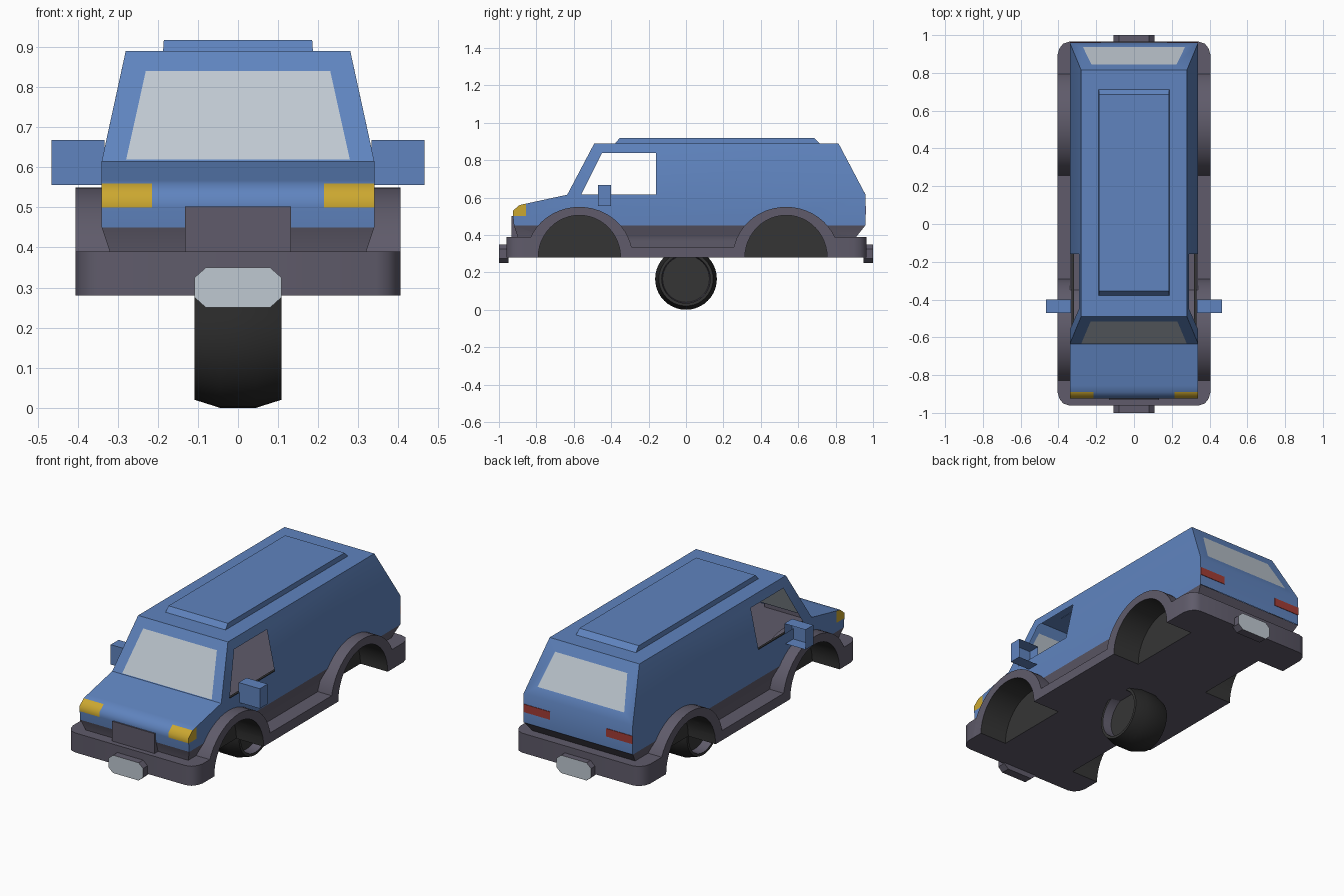
import bpy, bmesh, math
from mathutils import Vector

if "Cube" in bpy.data.objects:
    bpy.data.objects.remove(bpy.data.objects["Cube"], do_unlink=True)


def material(name, r, g, b):
    m = bpy.data.materials.new(name)
    m.use_nodes = True
    m.diffuse_color = (r, g, b, 1)
    m.node_tree.nodes["Principled BSDF"].inputs["Base Color"].default_value = (r, g, b, 1)
    return m


blue = material("blue paint", .115, .23, .52)
trim = material("grey trim", .115, .105, .145)
dark = material("dark lining", .036, .036, .036)
rubber = material("black rubber", .022, .022, .022)
glass = material("pale glass", .52, .58, .64)
yellow = material("yellow lamp", .6, .39, .03)
red = material("red lamp", .36, .045, .035)


def smooth(obj, angle=35):
    bpy.ops.object.select_all(action='DESELECT')
    obj.select_set(True)
    bpy.context.view_layer.objects.active = obj
    bpy.ops.object.shade_smooth_by_angle(angle=math.radians(angle))


def finish(name, bm, mats):
    bmesh.ops.recalc_face_normals(bm, faces=bm.faces[:])
    me = bpy.data.meshes.new(name)
    bm.to_mesh(me)
    bm.free()
    for m in mats:
        me.materials.append(m)
    obj = bpy.data.objects.new(name, me)
    bpy.context.collection.objects.link(obj)
    return obj


def loft(name, rings, *mats, rule=None):
    """Skin matching rings of points and cap both ends."""
    bm = bmesh.new()
    vs = [[bm.verts.new(p) for p in ring] for ring in rings]
    n = len(vs[0])
    for a, b in zip(vs, vs[1:]):
        for i in range(n):
            j = (i + 1) % n
            bm.faces.new((a[i], a[j], b[j], b[i]))
    bm.faces.new(vs[0])
    bm.faces.new(vs[-1])
    if rule:
        for f in bm.faces:
            f.material_index = rule(f.calc_center_median())
    return finish(name, bm, mats)


def rect(x, y0, y1, z):
    return [(-x, y0, z), (x, y0, z), (x, y1, z), (-x, y1, z)]


def box(name, x0, x1, y0, y1, z0, z1, mat):
    ring = lambda z: [(x0, y0, z), (x1, y0, z), (x1, y1, z), (x0, y1, z)]
    return loft(name, [ring(z0), ring(z1)], mat)


def arc(cy, ry, rz, a0, a1, n, cz=.28):
    angles = [math.radians(a0 + (a1 - a0) * i / n) for i in range(n + 1)]
    return [(cy + ry * math.cos(a), cz + rz * math.sin(a)) for a in angles]


WELLS = (-.57, .535)
SILL, EAVE = .615, .89


def half_width(z):
    return .34 - .06 * max(0, (z - SILL) / (EAVE - SILL))


# Body shell: folded panels with open side windows
bm = bmesh.new()
cache = {}


def panel(pts, index=0):
    vs = []
    for p in pts:
        key = tuple(round(c, 4) for c in p)
        if key not in cache:
            cache[key] = bm.verts.new(key)
        vs.append(cache[key])
    bm.faces.new(vs).material_index = index


def side(pts, s, index=0):
    panel([(s * half_width(z), y, z) for y, z in pts], index)


nose = [(-.92, .45), (-.925, .5), (-.925, .53), (-.89, .56), (-.855, .5675), (-.635, SILL)]
screen = [(-.635, SILL), (-.49, EAVE)]
tail = [(.96, SILL), (.815, EAVE)]
window = [(-.56, SILL), (-.45, .837), (-.16, .837), (-.16, SILL)]
columns = (-.34, -.215, .215, .34)
for i, (a, b) in enumerate(zip(nose, nose[1:])):
    for x0, x1 in zip(columns, columns[1:]):
        lamp = i in (1, 2) and x0 * x1 > 0
        panel([(x0, *a), (x1, *a), (x1, *b), (x0, *b)], int(lamp))

for s in (-1, 1):
    low, mid = (-.855, .45), (-.855, .5)
    side([nose[0], nose[1], mid, low], s)
    side(nose[1:5] + [mid], s, 1)
    notches = []
    for cy in reversed(WELLS):
        notches += [(cy + .165, .45)] + arc(cy, .24, .24, 46, 134, 12) + [(cy - .165, .45)]
    side([low, mid, nose[4], nose[5], window[0], window[3], tail[0], (.96, .45)] + notches, s)
    side([screen[0], window[0], window[1], screen[1]], s)
    side([screen[1], window[1], window[2], tail[1]], s)
    side([tail[1], window[2], window[3], tail[0]], s)


def glazed(base, top, z0, z1, w0, w1):
    """Sloping end panel with a pane set in a painted frame."""
    def at(z):
        return base[0] + (top[0] - base[0]) * (z - SILL) / (EAVE - SILL)
    outer = [(-.34, *base), (.34, *base), (.28, *top), (-.28, *top)]
    inner = [(-w0, at(z0), z0), (w0, at(z0), z0), (w1, at(z1), z1), (-w1, at(z1), z1)]
    for i in range(4):
        j = (i + 1) % 4
        panel([outer[i], outer[j], inner[j], inner[i]])
    panel(inner, 2)


glazed(*screen, .619, .84, .279, .23)
glazed(*tail, .66, .835, .27, .225)
panel(rect(.28, screen[1][0], tail[1][0], EAVE))
panel([(-.34, .96, .45), (.34, .96, .45), (.34, *tail[0]), (-.34, *tail[0])])
smooth(finish("body_shell", bm, [blue, yellow, glass]), 50)

# Raised roof panel with sloping ends
loft("roof_panel", [rect(.187, -.38, .715, .888), rect(.185, -.355, .685, .918)], blue)

# Chassis parts, later hollowed by the wheel wells
skirt = loft("lower_skirt", [rect(.318, -.9, .91, .33), rect(.32, -.9, .91, .39),
                             rect(.34, -.92, .958, .45)], trim, dark)
sill = box("side_sill", -.405, .405, -.6, .6, .28, .335, trim)
chassis = [skirt, sill]
for name, tip, inner in (("front_bumper", -.96, WELLS[0]), ("rear_bumper", .965, WELLS[1])):
    d = math.copysign(1, tip)
    corner = [(.405, tip - d * .07), (.395, tip - d * .035), (.375, tip - d * .01), (.345, tip)]
    half = [(.405, inner)] + corner
    outline = half + [(-x, y) for x, y in reversed(half)]
    chassis.append(loft(name, [[(x, y, z) for x, y in outline] for z in (.28, .39)], trim))
for s, label in ((1, "left"), (-1, "right")):
    for cy, end in zip(WELLS, ("front", "rear")):
        pts = arc(cy, .285, .27, 0, 180, 24)
        chassis.append(loft(f"{end}_{label}_arch",
                            [[(s * x, *p) for p in pts] for x in (.215, .405)], trim))

# Wheel well cutters
cutters = []
for s in (-1, 1):
    for cy in WELLS:
        pts = arc(cy, .22, .225, 0, 360, 48)[:-1]
        c = loft("well_cutter", [[(s * x, *p) for p in pts] for x in (.235, .5)], dark)
        c.hide_render = True
        cutters.append(c)

for obj in chassis:
    bpy.context.view_layer.objects.active = obj
    for c in cutters:
        mod = obj.modifiers.new("well", 'BOOLEAN')
        mod.operation, mod.solver, mod.object = 'DIFFERENCE', 'EXACT', c
        bpy.ops.object.modifier_apply(modifier=mod.name)
    me = obj.data
    me.materials.clear()
    me.materials.append(trim)
    me.materials.append(dark)
    for f in me.polygons:
        c = f.center
        lining = any(all(math.hypot((me.vertices[v].co.y - cy) / .22,
                                    (me.vertices[v].co.z - .28) / .225) < 1.01
                         for v in f.vertices) for cy in WELLS)
        inside = .23 < abs(c.x) < .4 and c.z > .2801
        f.material_index = int(lining and inside)
    smooth(obj)
for c in cutters:
    bpy.data.objects.remove(c, do_unlink=True)

# Grille and end plates
box("grille", -.132, .132, -.932, -.89, .39, .502, trim)
outline = [(.108, .275), (.108, .325), (.08, .35), (-.08, .35),
           (-.108, .325), (-.108, .275), (-.08, .25), (.08, .25)]
for name, y0, y1 in (("front_plate", -.95, -1), ("rear_plate", .95, 1)):
    loft(name, [[(x, y, z) for x, z in outline] for y in (y0, y1)], trim, glass,
         rule=lambda c: int(abs(c.y) > .99))

# Mirrored side details
for s, label in ((1, "left"), (-1, "right")):
    box(f"{label}_tail_lamp", s * .175, s * .34, .957, .963, .51, .555, red)
    box(f"{label}_door_lining", s * .318, s * .33, -.6, .9, .53, .61, dark)
    # Mirror housing, open to the rear
    mirror = box(f"{label}_mirror", s * .333, s * .465, -.47, -.4, .556, .668, blue)
    bm = bmesh.new()
    bm.from_mesh(mirror.data)
    back = [f for f in bm.faces if f.calc_center_median().y < -.401]
    rear = [f for f in bm.faces if f not in back]
    bmesh.ops.delete(bm, geom=rear, context='FACES')
    bm.to_mesh(mirror.data)
    bm.free()

# Single central wheel with recessed hubs
half = [(.055, .125), (.108, .13), (.108, .145), (.045, .165)]
section = [(-x, r) for x, r in half] + list(reversed(half))
rings = [[(x, y, z) for y, z in arc(0, r, r, 0, 360, 40, cz=.165)[:-1]] for x, r in section]


def wheel_colour(c):
    radius = math.hypot(c.y, c.z - .165)
    if radius < .05 or radius > .1295:
        return 2 if abs(c.x) > .1 or radius < .05 else 0
    return 1


smooth(loft("centre_wheel", rings, rubber, trim, dark, rule=wheel_colour))
